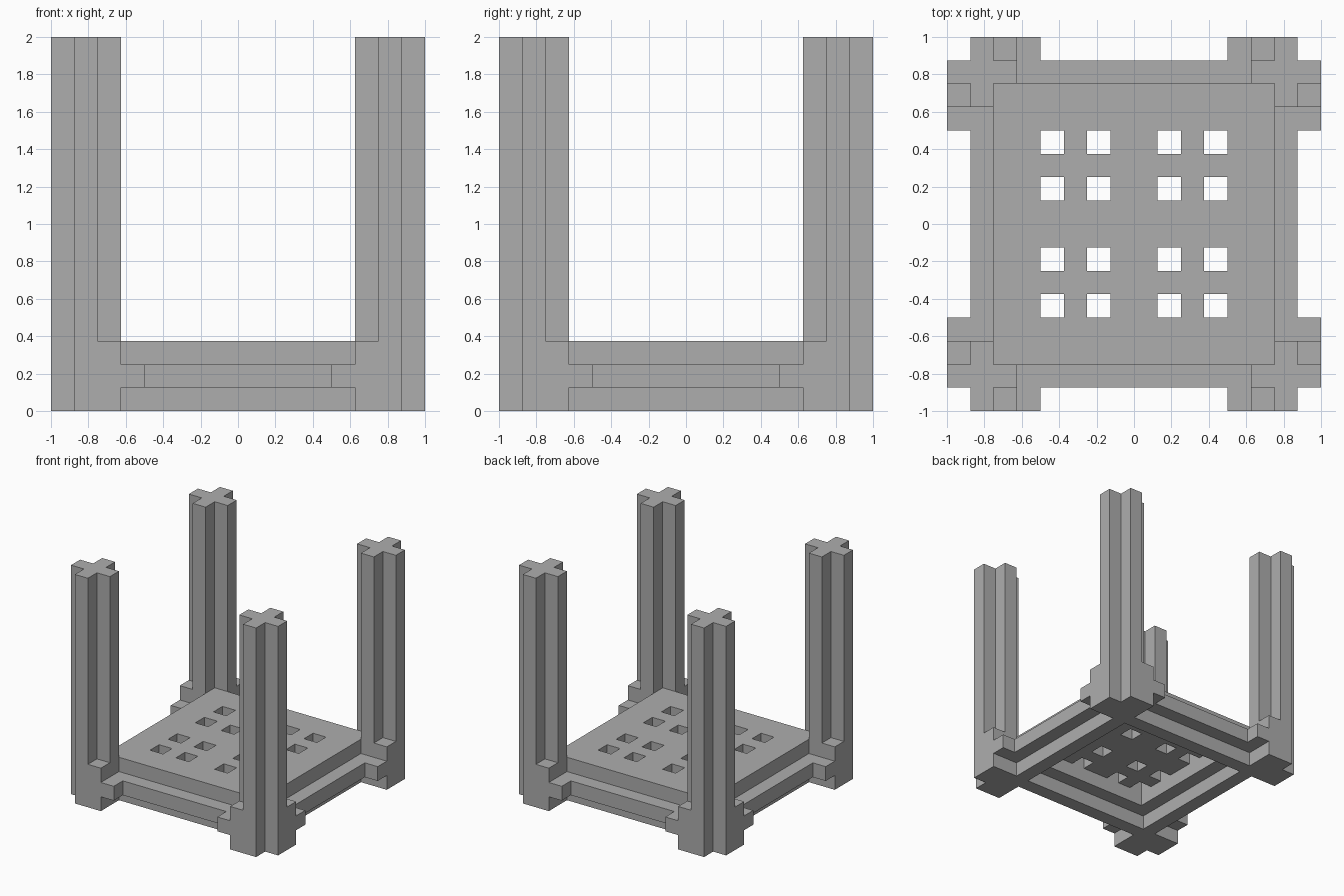
import bpy
import bmesh

cube = bpy.data.objects.get("Cube")
if cube:
    bpy.data.objects.remove(cube, do_unlink=True)

U = 0.125  # module size: every part sits on this lattice

grey = bpy.data.materials.new("plain_grey")
grey.use_nodes = True
colour = (0.42, 0.42, 0.42, 1)
grey.diffuse_color = colour
grey.node_tree.nodes["Principled BSDF"].inputs["Base Color"].default_value = colour


def slab(name, cuts, keep, bottom, top, mirrored=False):
    """Extrude the lattice cells chosen by keep(x, y); all sizes in modules."""
    bm = bmesh.new()
    verts = {}

    def vert(x, y):
        if (x, y) not in verts:
            verts[x, y] = bm.verts.new((x * U, y * U, bottom * U))
        return verts[x, y]

    for x0, x1 in zip(cuts, cuts[1:]):
        for y0, y1 in zip(cuts, cuts[1:]):
            if keep(abs(x0 + x1) / 2, abs(y0 + y1) / 2):
                bm.faces.new([vert(x0, y0), vert(x1, y0), vert(x1, y1), vert(x0, y1)])
    base = bm.faces[:]
    raised = bmesh.ops.extrude_face_region(bm, geom=base, use_keep_orig=True)["geom"]
    moved = [g for g in raised if isinstance(g, bmesh.types.BMVert)]
    bmesh.ops.translate(bm, verts=moved, vec=(0, 0, (top - bottom) * U))
    bmesh.ops.recalc_face_normals(bm, faces=bm.faces)
    mesh = bpy.data.meshes.new(name)
    bm.to_mesh(mesh)
    bm.free()
    mesh.materials.append(grey)
    obj = bpy.data.objects.new(name, mesh)
    bpy.context.collection.objects.link(obj)
    if mirrored:
        mod = obj.modifiers.new("four_corners", "MIRROR")
        mod.use_axis = (True, True, False)
        mod.use_mirror_merge = False
    return obj


def both_sides(*steps):
    return [-s for s in reversed(steps)] + list(steps)


def ring(inner):
    return lambda x, y: max(x, y) > inner


def in_hole(v):
    return 1 < v < 2 or 3 < v < 4


def foot(x, y):
    return min(x, y) < 7 and max(x, y) > 6


def cross(x, y):
    return 6 < x < 7 or 6 < y < 7


def bracket(x, y):
    return max(x, y) > 7 and min(x, y) < 7


# Stacked square frames under the platform
slab("bottom_rim", both_sides(5, 6), ring(5), 0, 1)
slab("side_beams", both_sides(4, 7), ring(4), 1, 2)

# Platform with square through holes
slab("platform", both_sides(1, 2, 3, 4, 6),
     lambda x, y: not (in_hole(x) and in_hole(y)), 2, 3)

# Corner feet, stepped brackets and cross-shaped posts
corner = [5, 6, 7, 8]
slab("corner_feet", corner, foot, 0, 1, True)
slab("corner_brackets", [4, 7, 8], bracket, 1, 2, True)
slab("post_bases", corner, foot, 2, 3, True)
slab("corner_posts", corner, cross, 3, 16, True)
